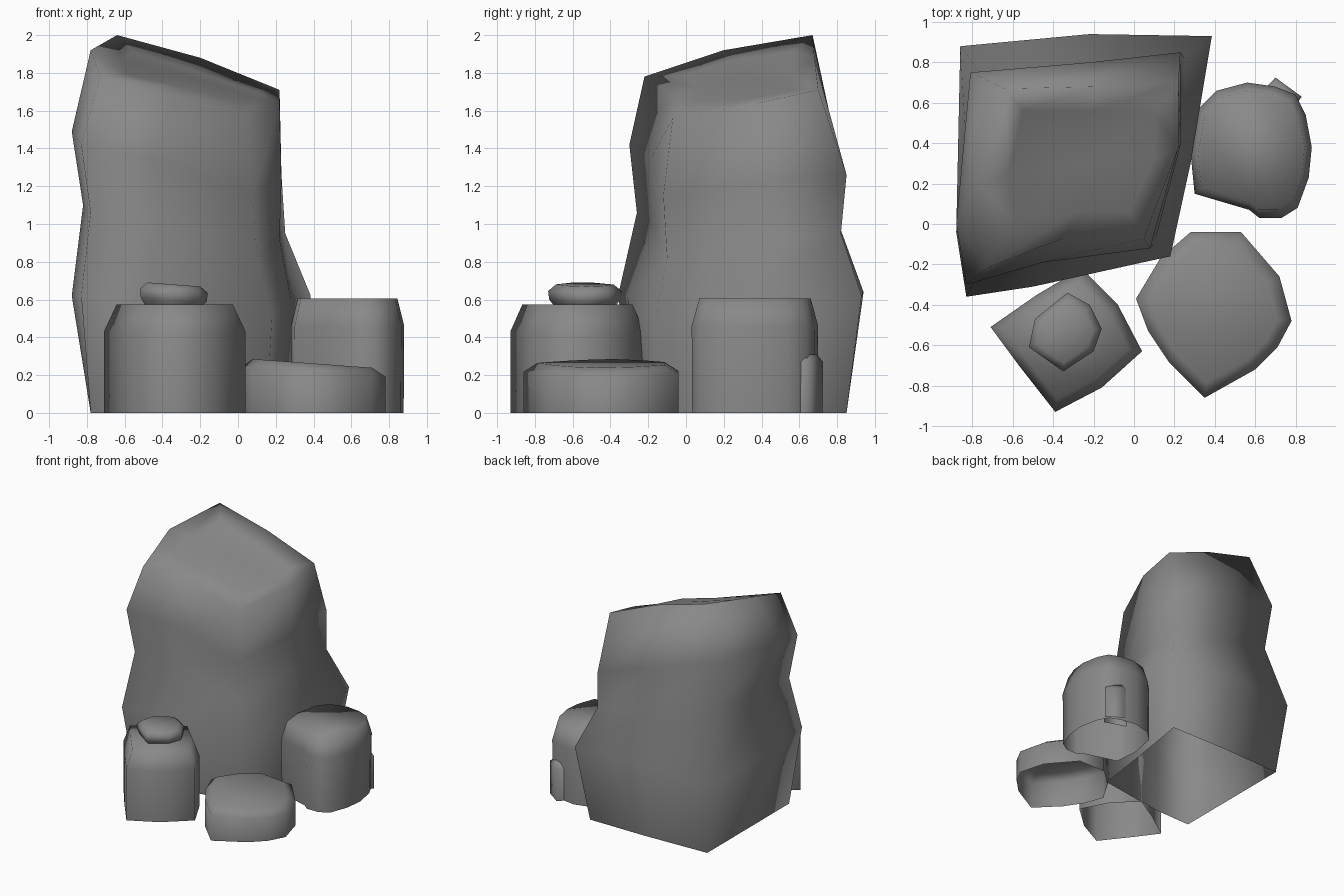
import bpy, bmesh

stone = bpy.data.materials.new("grey stone")
stone.diffuse_color = (0.25, 0.25, 0.25, 1)


def loft(name, rings, peak=None):
    """Skin counter-clockwise rings from bottom to top; underside stays open."""
    bm = bmesh.new()
    loops = [[bm.verts.new(p) for p in r] for r in rings]
    n = len(loops[0])
    for a, b in zip(loops, loops[1:]):
        for i in range(n):
            j = (i + 1) % n
            bm.faces.new((a[i], a[j], b[j], b[i]))
    if peak:
        c = bm.verts.new(peak)
        for i in range(n):
            bm.faces.new((loops[-1][i], loops[-1][(i + 1) % n], c))
    else:
        bm.faces.new(loops[-1])
    for f in bm.faces:
        f.smooth = True
    me = bpy.data.meshes.new(name)
    bm.to_mesh(me)
    bm.free()
    me.materials.append(stone)
    ob = bpy.data.objects.new(name, me)
    bpy.context.collection.objects.link(ob)
    return ob


def boulder(name, outline, levels, tilt=0.0):
    """levels: (height, scale about the middle); tilt lowers the upper rings along +x."""
    xs, ys = [p[0] for p in outline], [p[1] for p in outline]
    cx, cy = (min(xs) + max(xs)) / 2, (min(ys) + max(ys)) / 2
    z0 = levels[0][0]
    return loft(name, [[(cx + (x - cx) * s, cy + (y - cy) * s,
                         z - (tilt * (x - cx) if z > z0 else 0))
                        for x, y in outline] for z, s in levels])


# Tall rock: rings run front-left, front, front-right, right, back-right, back, back-left, left
tall = [
    [(-.78, -.26, 0), (-.45, -.25, 0), (.15, -.16, 0), (.22, .35, 0),
     (.3, .85, 0), (-.22, .85, 0), (-.78, .83, 0), (-.78, .25, 0)],
    [(-.83, -.36, .62), (-.5, -.31, .62), (.18, -.16, .5), (.28, .3, .6),
     (.385, .93, .62), (-.22, .94, .64), (-.86, .88, .62), (-.88, -.04, .62)],
    [(-.78, -.26, 1.06), (-.42, -.17, 1.0), (.10, -.10, .82), (.22, .4, .92),
     (.25, .82, .95), (-.22, .79, 1.05), (-.75, .73, 1.17), (-.82, .2, 1.1)],
    [(-.83, -.30, 1.42), (-.45, -.19, 1.34), (.08, -.12, 1.15), (.23, .39, 1.22),
     (.23, .85, 1.26), (-.22, .80, 1.4), (-.81, .75, 1.58), (-.88, .0, 1.49)],
    [(-.73, -.22, 1.78), (-.35, -.07, 1.68), (.05, -.07, 1.56), (.22, .38, 1.64),
     (.22, .7, 1.71), (-.2, .68, 1.88), (-.64, .67, 2.0), (-.78, .2, 1.92)],
    [(-.58, .0, 1.79), (-.28, .06, 1.72), (-.02, .06, 1.65), (.1, .32, 1.66),
     (.1, .54, 1.70), (-.2, .56, 1.80), (-.55, .56, 1.91), (-.62, .25, 1.87)],
]
loft("tall_rock", tall, (-.27, .3, 1.78))

# Round rock at the back right, with a low chip on its rear side
boulder("round_rock", [(.28, .35), (.30, .15), (.57, .07), (.62, .03), (.73, .03),
                       (.81, .08), (.865, .23), (.88, .38), (.85, .54), (.80, .64),
                       (.70, .68), (.56, .70), (.41, .66), (.32, .57)],
        [(0, .99), (.46, 1), (.605, .88)])
boulder("rock_chip", [(.60, .62), (.78, .56), (.83, .63), (.70, .725)],
        [(0, 1), (.27, 1), (.31, .6)])

# Low slab at the front right
boulder("low_rock", [(.01, -.37), (.07, -.53), (.17, -.68), (.35, -.86), (.6, -.72),
                     (.71, -.61), (.78, -.48), (.72, -.26), (.53, -.04), (.28, -.04),
                     (.13, -.17)],
        [(0, 1), (.215, 1), (.262, .82)], .06)

# Diamond-shaped rock at the front left with a pebble on top
boulder("diamond_rock", [(-.71, -.51), (-.57, -.7), (-.39, -.93), (-.16, -.81),
                         (.04, -.63), (-.08, -.40), (-.26, -.22), (-.48, -.35)],
        [(0, 1), (.43, 1), (.575, .82)])
boulder("pebble", [(-.52, -.61), (-.35, -.73), (-.2, -.63), (-.16, -.52),
                   (-.22, -.40), (-.33, -.34), (-.49, -.47)],
        [(.57, .85), (.60, .97), (.645, 1), (.68, .78)], .06)
